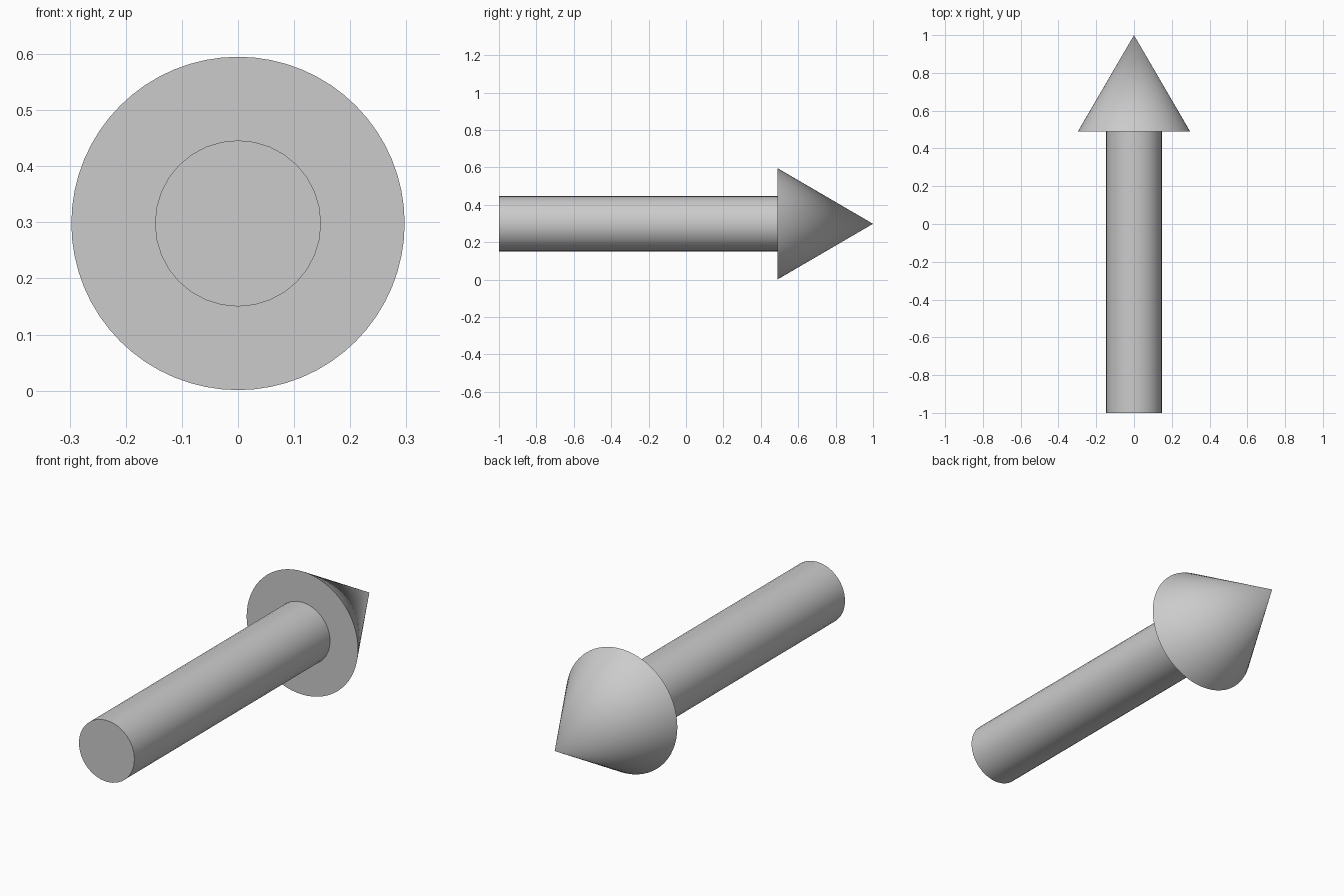
import bpy, math

if "Cube" in bpy.data.objects:
    bpy.data.objects.remove(bpy.data.objects["Cube"])

AXIS_Z = 0.298     # height of the arrow's axis
NECK_Y = 0.49      # where the shaft meets the head


def along_y(name, r1, r2, y1, y2, sides):
    """Round part lying along +y, radius r1 at y1 and r2 at y2."""
    bpy.ops.mesh.primitive_cone_add(
        vertices=sides, radius1=r1, radius2=r2, depth=y2 - y1,
        location=(0, (y1 + y2) / 2, AXIS_Z), rotation=(-math.pi / 2, 0, 0))
    obj = bpy.context.object
    obj.name = name
    bpy.ops.object.transform_apply(location=False, rotation=True, scale=True)
    bpy.ops.object.shade_smooth_by_angle(angle=math.radians(30))
    return obj


# Cylindrical shaft
along_y("arrow_shaft", 0.148, 0.148, -1.0, NECK_Y, 32)

# Pointed conical head
along_y("arrow_head", 0.297, 0.0, NECK_Y, 1.0, 64)
